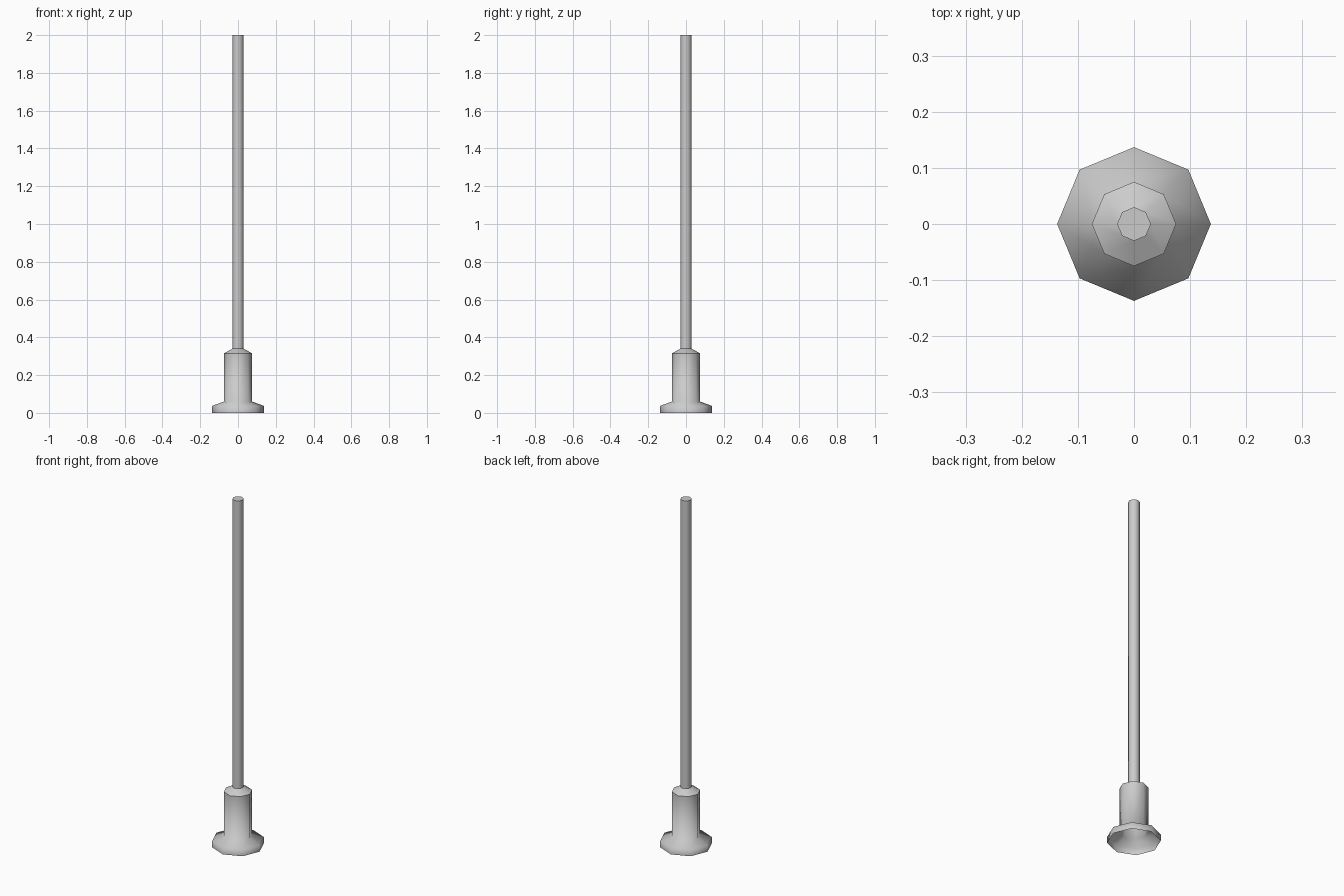
import bpy, bmesh
from math import cos, sin, tau

if "Cube" in bpy.data.objects:
    bpy.data.objects.remove(bpy.data.objects["Cube"])

SIDES = 8


def lathe(name, profile, sharp=(), cap_top=False):
    """Turn an (r, z) profile around z; rings listed in sharp keep hard edges."""
    bm = bmesh.new()
    rings = [[bm.verts.new((r * cos(tau * i / SIDES), r * sin(tau * i / SIDES), z))
              for i in range(SIDES)] for r, z in profile]
    for a, b in zip(rings, rings[1:]):
        for i in range(SIDES):
            j = (i + 1) % SIDES
            bm.faces.new((a[i], a[j], b[j], b[i])).smooth = True
    if cap_top:
        bm.faces.new(rings[-1])
    for k in sharp:
        for i in range(SIDES):
            bm.edges.get((rings[k][i], rings[k][(i + 1) % SIDES])).smooth = False
    mesh = bpy.data.meshes.new(name)
    bm.to_mesh(mesh)
    bm.free()
    obj = bpy.data.objects.new(name, mesh)
    bpy.context.collection.objects.link(obj)
    return obj


# Flared foot and sleeve, hollow underneath
lathe("base_sleeve", [(0.137, 0), (0.137, 0.037), (0.075, 0.06),
                      (0.075, 0.315), (0.03, 0.34)], sharp=(3,))

# Slim pole with flat top
lathe("pole", [(0.03, 0.34), (0.03, 2.0)], sharp=(1,), cap_top=True)
